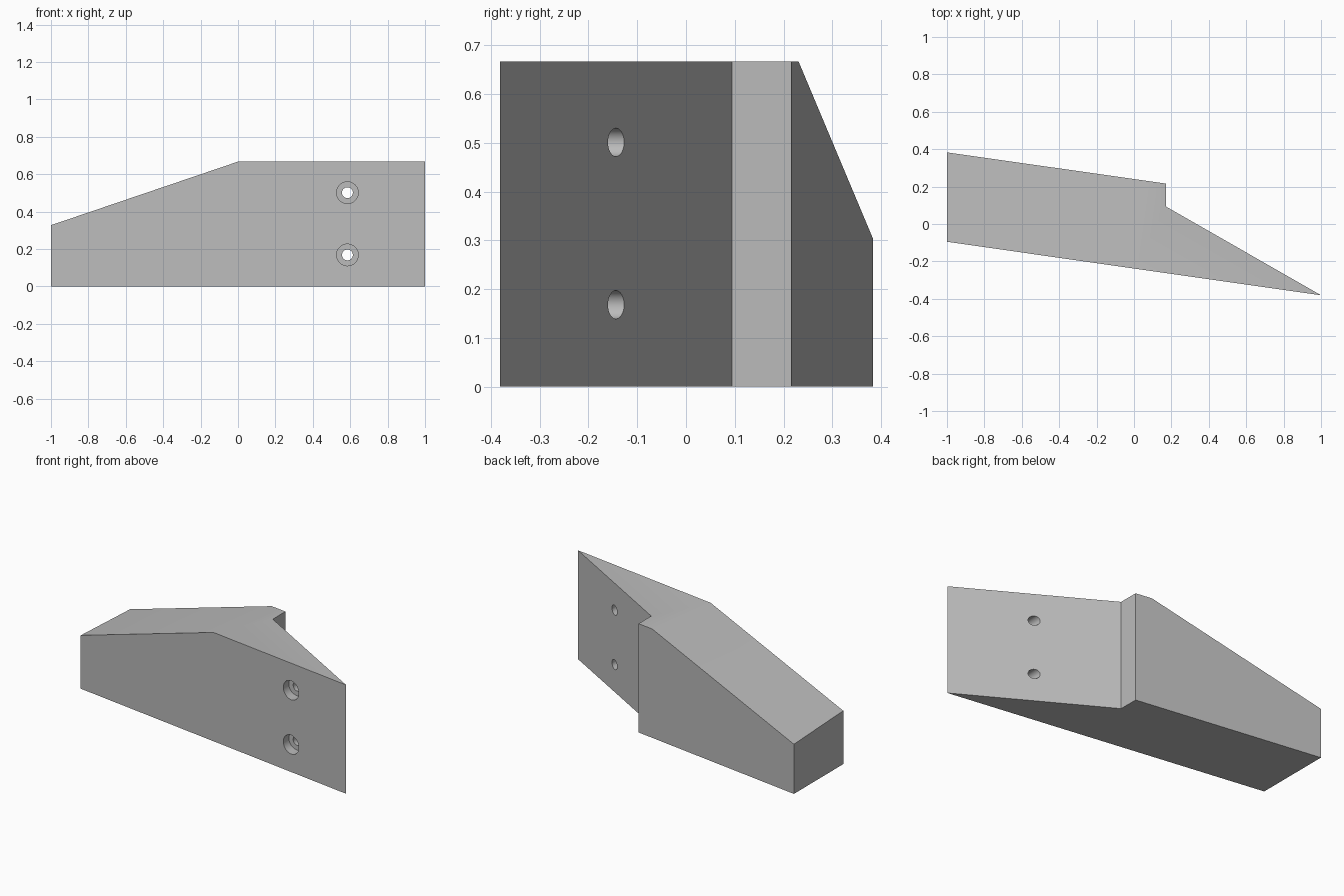
import bpy, bmesh, math
from mathutils import Vector

cube = bpy.data.objects.get("Cube")
if cube:
    bpy.data.objects.remove(cube, do_unlink=True)

grey = bpy.data.materials.new("plain grey")
grey.use_nodes = True
color = (0.5, 0.5, 0.5, 1)
grey.diffuse_color = color
grey.node_tree.nodes["Principled BSDF"].inputs["Base Color"].default_value = color

HEIGHT = 0.667
TILT = -0.143          # slope of the front face in plan
plan = [(-1, -0.095), (1, -0.381), (0.17, 0.094), (0.17, 0.216), (-1, 0.383)]

# Wedge body: plan outline raised to full height
bm = bmesh.new()
base = bm.faces.new([bm.verts.new((x, y, 0)) for x, y in plan])
raised = bmesh.ops.extrude_face_region(bm, geom=[base])
top_verts = [v for v in raised["geom"] if isinstance(v, bmesh.types.BMVert)]
bmesh.ops.translate(bm, verts=top_verts, vec=(0, 0, HEIGHT))

# Sloped top, running square to the front face
ridge = Vector((0, -0.238, HEIGHT))
fall = 0.333
normal = Vector((-fall, -fall * TILT, 1))
cut = bmesh.ops.bisect_plane(bm, geom=bm.verts[:] + bm.edges[:] + bm.faces[:],
                             plane_co=ridge, plane_no=normal, clear_outer=True)
rim = [e for e in cut["geom_cut"] if isinstance(e, bmesh.types.BMEdge)]
bmesh.ops.holes_fill(bm, edges=[e for e in bm.edges if e.is_boundary])
bmesh.ops.recalc_face_normals(bm, faces=bm.faces)
mesh = bpy.data.meshes.new("wedge_bracket")
bm.to_mesh(mesh)
bm.free()
mesh.materials.append(grey)
body = bpy.data.objects.new("wedge_bracket", mesh)
bpy.context.collection.objects.link(body)


def drill(name, radius, y_start, y_end, z):
    """Cut a round hole through the body along y."""
    bpy.ops.mesh.primitive_cylinder_add(
        vertices=40, radius=radius, depth=y_end - y_start,
        location=(0.585, (y_start + y_end) / 2, z), rotation=(math.pi / 2, 0, 0))
    cutter = bpy.context.object
    cutter.name = name
    cutter.data.materials.append(grey)
    mod = body.modifiers.new(name, "BOOLEAN")
    mod.operation = "DIFFERENCE"
    mod.solver = "EXACT"
    mod.object = cutter
    bpy.context.view_layer.objects.active = body
    bpy.ops.object.modifier_apply(modifier=mod.name)
    bpy.data.objects.remove(cutter, do_unlink=True)


# Two counterbored screw holes
for label, z in (("lower", 0.168), ("upper", 0.501)):
    drill(label + "_counterbore", 0.058, -0.6, -0.26, z)
    drill(label + "_screw_hole", 0.029, -0.5, 0.2, z)

bpy.ops.object.select_all(action="DESELECT")
body.select_set(True)
bpy.context.view_layer.objects.active = body
bpy.ops.object.shade_smooth_by_angle(angle=math.radians(30))
